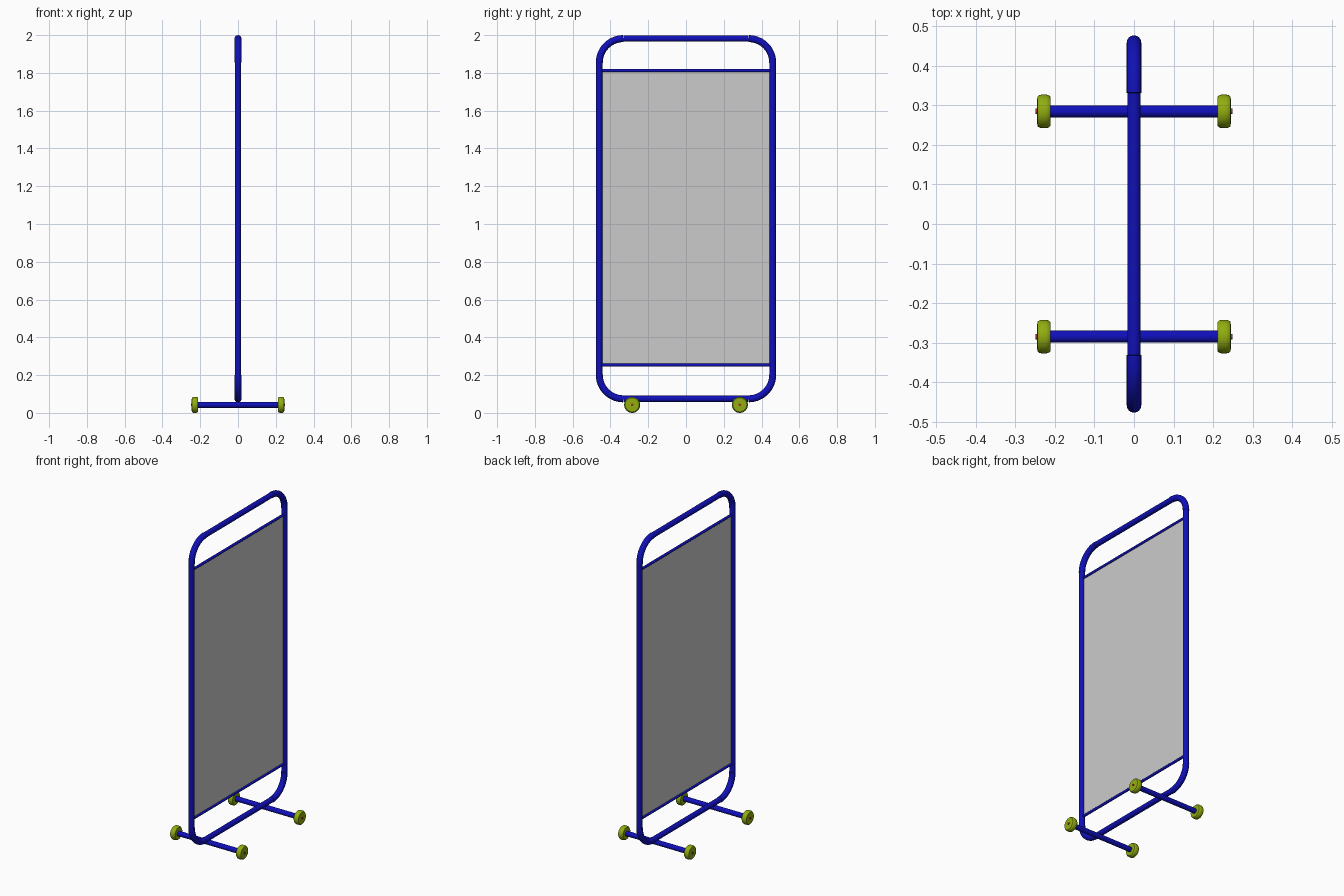
import bpy
from math import pi, sin, cos, radians

if "Cube" in bpy.data.objects:
    bpy.data.objects.remove(bpy.data.objects["Cube"])


def material(name, rgb):
    m = bpy.data.materials.new(name)
    m.diffuse_color = (*rgb, 1)
    m.use_nodes = True
    m.node_tree.nodes["Principled BSDF"].inputs["Base Color"].default_value = m.diffuse_color
    return m


BLUE = material("blue_paint", (0.005, 0.005, 0.5))
GREEN = material("green_rubber", (0.28, 0.42, 0.005))
RED = material("red_metal", (0.35, 0.03, 0.02))


def smooth(ob):
    bpy.ops.object.select_all(action='DESELECT')
    ob.select_set(True)
    bpy.context.view_layer.objects.active = ob
    bpy.ops.object.shade_smooth_by_angle(angle=radians(35))


def tube(name, points, radius, mat):
    """Round capped tube swept along a list of points."""
    cu = bpy.data.curves.new(name, 'CURVE')
    cu.dimensions = '3D'
    cu.bevel_depth = radius
    cu.bevel_resolution = 6
    cu.use_fill_caps = True
    sp = cu.splines.new('POLY')
    sp.points.add(len(points) - 1)
    for p, co in zip(sp.points, points):
        p.co = (*co, 1)
    ob = bpy.data.objects.new(name, cu)
    bpy.context.collection.objects.link(ob)
    bpy.ops.object.select_all(action='DESELECT')
    ob.select_set(True)
    bpy.context.view_layer.objects.active = ob
    bpy.ops.object.convert(target='MESH')
    ob = bpy.context.object
    ob.data.materials.clear()
    ob.data.materials.append(mat)
    smooth(ob)
    return ob


def lathe_x(name, profile, centre, sign, mat, n=32):
    """Revolve (x, radius) profile around the x axis, closing both ends."""
    cx, cy, cz = centre
    verts, faces = [], []
    for x, r in profile:
        for i in range(n):
            a = 2 * pi * i / n
            verts.append((cx + sign * x, cy + sign * r * cos(a), cz + r * sin(a)))
    for k in range(len(profile) - 1):
        for i in range(n):
            j = (i + 1) % n
            faces.append((k * n + i, (k + 1) * n + i, (k + 1) * n + j, k * n + j))
    faces.append(tuple(range(n)))
    faces.append(tuple(reversed(range((len(profile) - 1) * n, len(profile) * n))))
    me = bpy.data.meshes.new(name)
    me.from_pydata(verts, [], [f[::-1] for f in faces])
    me.materials.append(mat)
    ob = bpy.data.objects.new(name, me)
    bpy.context.collection.objects.link(ob)
    smooth(ob)
    return ob


# frame: straight tubes with slightly thicker bent corner sleeves
Y, BOTTOM, TOP, BEND = 0.459, 0.0745, 1.9815, 0.127
R, R_CORNER = 0.0165, 0.0185
y_in, z_lo, z_hi = Y - BEND, BOTTOM + BEND, TOP - BEND
for label, z in (("bottom", BOTTOM), ("top", TOP)):
    tube(label + "_bar", [(0, -y_in, z), (0, y_in, z)], R, BLUE)
for side, s in (("left", -1), ("right", 1)):
    tube(side + "_post", [(0, s * Y, z_lo), (0, s * Y, z_hi)], R, BLUE)
    for label, zc, v in (("bottom", z_lo, -1), ("top", z_hi, 1)):
        arc = [(0, s * (y_in + BEND * cos(t)), zc + v * BEND * sin(t))
               for t in (pi / 2 * i / 14 for i in range(15))]
        tube(f"{label}_{side}_corner", arc, R_CORNER, BLUE)

# panel and the thin rods that hold it
P_LO, P_HI = 0.253, 1.812
for label, z in (("lower", P_LO), ("upper", P_HI)):
    tube(label + "_panel_rod", [(0, -Y, z), (0, Y, z)], 0.008, BLUE)
me = bpy.data.meshes.new("panel")
w = Y - 0.01
me.from_pydata([(0, -w, P_LO), (0, w, P_LO), (0, w, P_HI), (0, -w, P_HI)], [], [(0, 1, 2, 3)])
panel = bpy.data.objects.new("panel", me)
bpy.context.collection.objects.link(panel)

# axles, wheels and axle pins
AXLE_Z = 0.0425
WHEEL = [(-0.017, 0.030), (-0.0165, 0.037), (-0.012, 0.041), (-0.006, 0.0425),
         (0.006, 0.0425), (0.012, 0.041), (0.0165, 0.037), (0.017, 0.030)]
for end, y in (("front", -0.285), ("back", 0.285)):
    tube(end + "_axle", [(-0.22, y, AXLE_Z), (0.22, y, AXLE_Z)], 0.0155, BLUE)
    tube(end + "_axle_pin", [(-0.249, y, AXLE_Z), (0.249, y, AXLE_Z)], 0.007, RED)
    for side, s in (("left", -1), ("right", 1)):
        lathe_x(f"{end}_{side}_wheel", WHEEL, (s * 0.228, y, AXLE_Z), s, GREEN)
